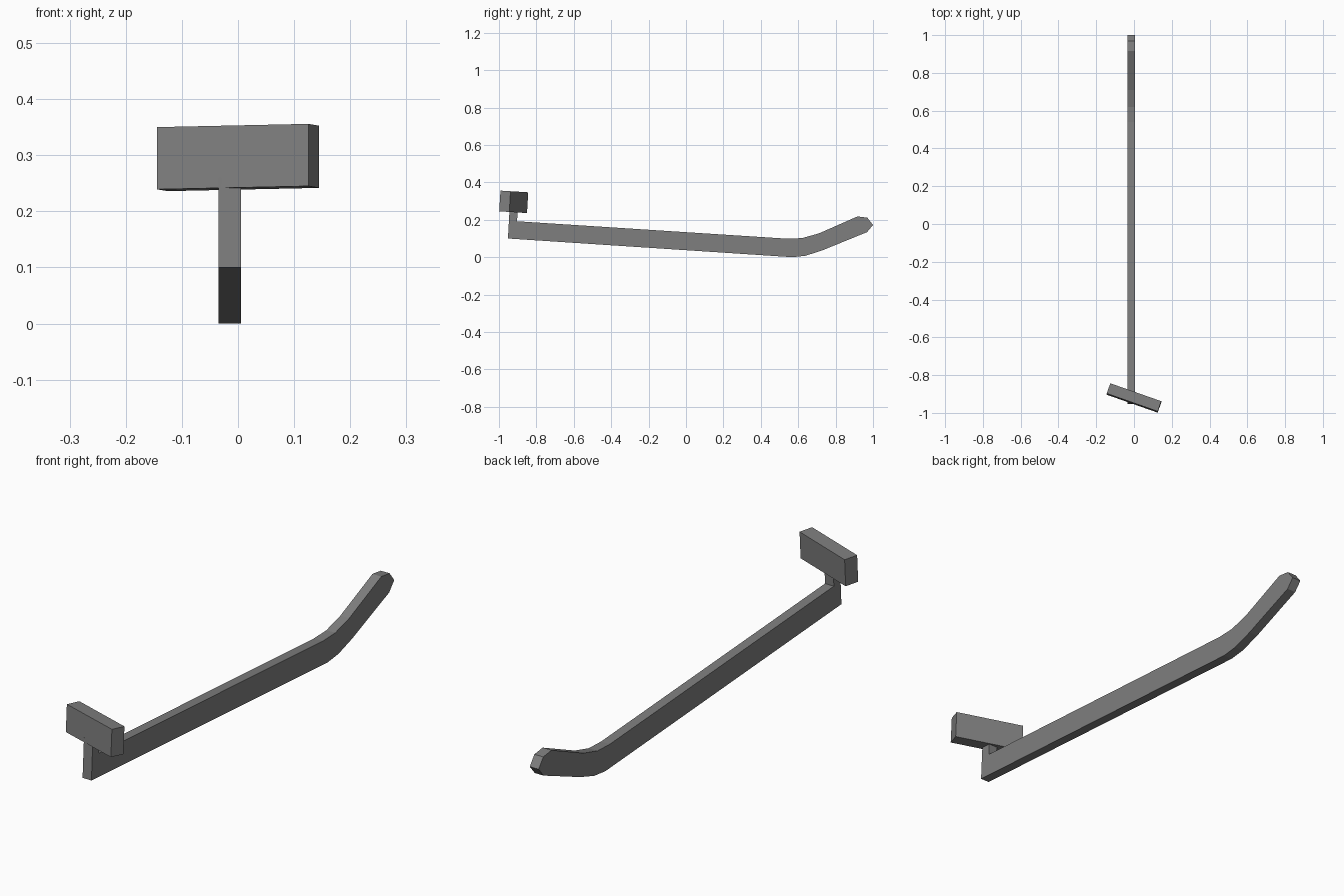
import bpy, bmesh
from math import radians
from mathutils import Matrix

cube = bpy.data.objects.get("Cube")
if cube:
    bpy.data.objects.remove(cube, do_unlink=True)

grey = bpy.data.materials.new("mid grey")
grey.use_nodes = True
colour = (0.21, 0.21, 0.21, 1)
grey.diffuse_color = colour
grey.node_tree.nodes["Principled BSDF"].inputs["Base Color"].default_value = colour


def add_part(name, bm):
    bmesh.ops.recalc_face_normals(bm, faces=bm.faces)
    mesh = bpy.data.meshes.new(name)
    bm.to_mesh(mesh)
    bm.free()
    mesh.materials.append(grey)
    obj = bpy.data.objects.new(name, mesh)
    bpy.context.collection.objects.link(obj)
    return obj


# Arm with upright stem and bent, rounded tip: side profile (y, z) extruded across
profile = [
    (-0.952, 0.10), (-0.943, 0.26), (-0.900, 0.26), (-0.903, 0.192),
    (0.54, 0.099), (0.62, 0.102), (0.71, 0.127), (0.917, 0.218),
    (0.97, 0.211), (1.0, 0.172), (0.968, 0.134), (0.73, 0.037),
    (0.64, 0.008), (0.57, 0.0),
]
bm = bmesh.new()
side = bm.faces.new([bm.verts.new((-0.035, y, z)) for y, z in profile])
ext = bmesh.ops.extrude_face_region(bm, geom=[side])
bmesh.ops.translate(bm, vec=(0.04, 0, 0),
                    verts=[v for v in ext["geom"] if isinstance(v, bmesh.types.BMVert)])
add_part("arm", bm)

# Slanted block on the stem, turned and pitched along with the arm
bm = bmesh.new()
bmesh.ops.create_cube(bm, size=1, matrix=Matrix.Diagonal((0.286, 0.057, 0.111, 1)))
block = add_part("head_block", bm)
block.matrix_world = (Matrix.Translation((0, -0.921, 0.296))
                      @ Matrix.Rotation(radians(-3.5), 4, 'X')
                      @ Matrix.Rotation(radians(-19.4), 4, 'Z'))
